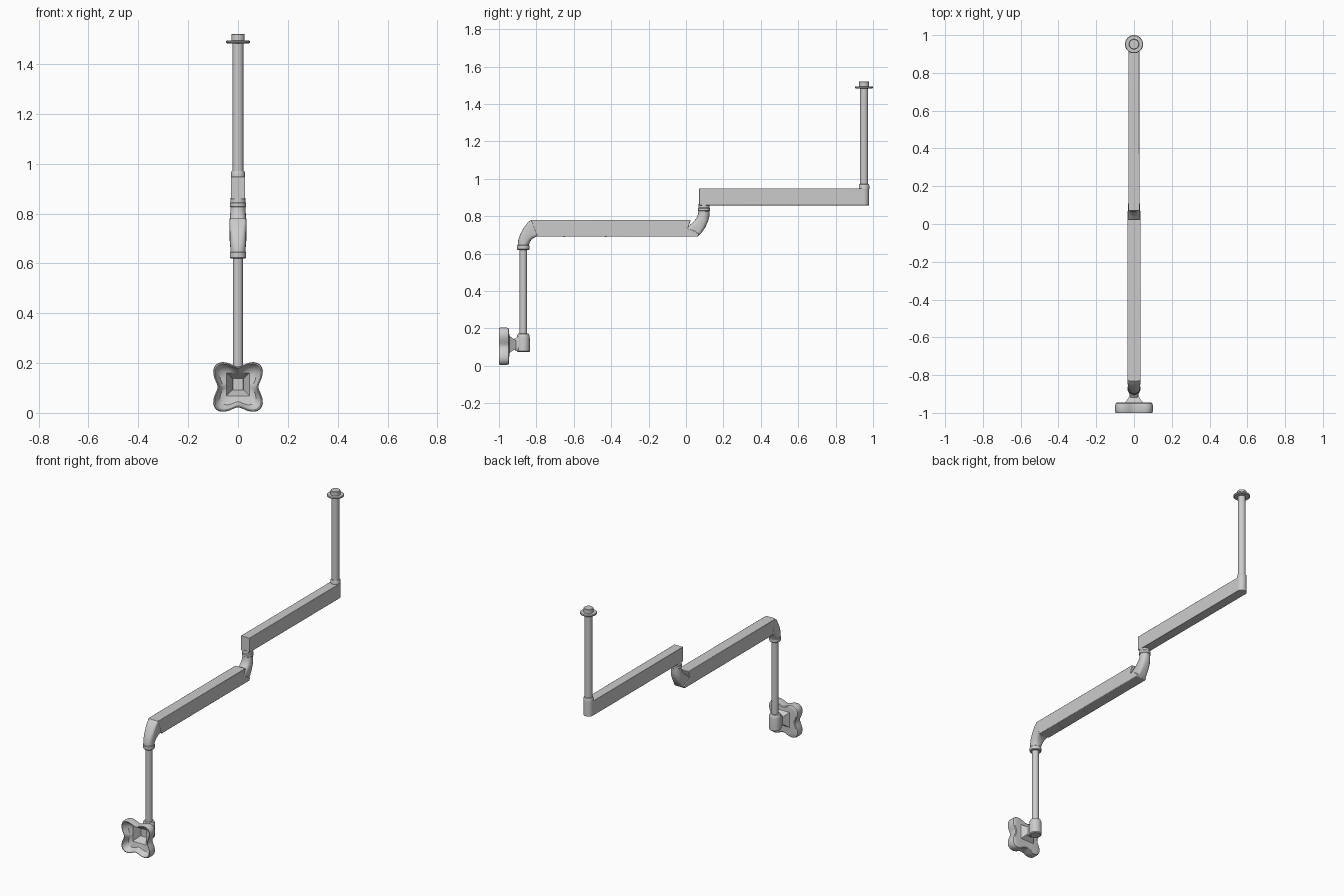
import bpy, bmesh
from math import sin, cos, pi, copysign

if "Cube" in bpy.data.objects:
    bpy.data.objects.remove(bpy.data.objects["Cube"])


def finish(name, verts, faces, bevel=0, smooth=True):
    me = bpy.data.meshes.new(name)
    me.from_pydata(verts, [], faces)
    bm = bmesh.new()
    bm.from_mesh(me)
    bmesh.ops.recalc_face_normals(bm, faces=bm.faces)
    bm.to_mesh(me)
    bm.free()
    ob = bpy.data.objects.new(name, me)
    bpy.context.collection.objects.link(ob)
    if bevel:
        m = ob.modifiers.new("edge", 'BEVEL')
        m.width, m.segments, m.limit_method = bevel, 2, 'ANGLE'
    if smooth:
        bpy.ops.object.select_all(action='DESELECT')
        ob.select_set(True)
        bpy.context.view_layer.objects.active = ob
        bpy.ops.object.shade_smooth_by_angle(angle=0.6)
    return ob


def skin(name, rings, closed=False):
    """Bridge rings of equal length; cap the ends unless the loop is closed."""
    n, k = len(rings[0]), len(rings)
    verts = [p for r in rings for p in r]
    faces = []
    for i in range(k if closed else k - 1):
        a, b = i * n, ((i + 1) % k) * n
        faces += [(a + j, a + (j + 1) % n, b + (j + 1) % n, b + j) for j in range(n)]
    if not closed:
        faces += [list(range(n)), list(range((k - 1) * n, k * n))]
    return finish(name, verts, faces)


def lathe(name, y, profile, x=0, n=32):
    return skin(name, [[(x + r * cos(2 * pi * j / n), y + r * sin(2 * pi * j / n), z)
                        for j in range(n)] for r, z in profile])


def power(v, e):
    return copysign(abs(v) ** (2 / e), v)


def loft(name, sections, n=32):
    """Section: two yz end points, half width in x, squareness exponent."""
    rings = []
    for (y0, z0), (y1, z1), hw, e in sections:
        ring = []
        for j in range(n):
            t = 2 * pi * j / n
            u, v = power(cos(t), e) / 2, power(sin(t), e)
            ring.append((hw * v, (y0 + y1) / 2 + (y1 - y0) * u, (z0 + z1) / 2 + (z1 - z0) * u))
        rings.append(ring)
    return skin(name, rings)


def extrude(name, bottom, top, bevel):
    n = len(bottom)
    faces = [list(range(n)), list(range(n, 2 * n))]
    faces += [(i, (i + 1) % n, n + (i + 1) % n, n + i) for i in range(n)]
    return finish(name, bottom + top, faces, bevel)


# Four-lobed mounting pad: thin shell with a square funnel in its middle
def pad_ring(square, size, y, n=64):
    ring = []
    for j in range(n):
        t = 2 * pi * j / n
        lobe = 0.104 - 0.022 * cos(4 * t)
        r = size / max(abs(cos(t)), abs(sin(t))) if square else size * lobe
        ring.append((r * cos(t), y, 0.104 + r * sin(t) + (0.01 if square else 0)))
    return ring


skin("mounting_pad", [pad_ring(*s) for s in (
    (1, .022, -.908), (1, .032, -.925), (1, .046, -.944), (0, .75, -.946), (0, .92, -.946),
    (0, .98, -.95), (0, 1, -.958), (0, 1, -.993), (0, .97, -1), (0, .93, -1),
    (0, .86, -.985), (0, .72, -.968), (1, .046, -.962), (1, .026, -.925), (1, .019, -.908))],
    closed=True)

# Neck between pad and socket
loft("pad_neck", [((-.918, .084), (-.918, .144), .021, 6), ((-.905, .08), (-.905, .152), .023, 5),
                  ((-.89, .076), (-.89, .166), .027, 4), ((-.87, .078), (-.87, .166), .027, 4)])

# Lower socket and post
lathe("lower_socket", -.87, [(.030, .073), (.035, .078), (.035, .150), (.033, .162),
                             (.028, .171), (.020, .173)])
lathe("lower_post", -.87, [(.02, .16), (.02, .635)])
lathe("lower_collar", -.87, [(.030, .620), (.033, .624), (.033, .643), (.029, .647)])

# Curved joint from lower post into the lower arm
loft("lower_elbow", [((-.900, .644), (-.840, .644), .030, 2), ((-.898, .668), (-.836, .658), .031, 2.4),
                     ((-.888, .700), (-.828, .672), .032, 3), ((-.870, .733), (-.815, .683), .033, 4),
                     ((-.848, .764), (-.802, .690), .034, 6), ((-.830, .780), (-.788, .692), .034, 8),
                     ((-.78, .778), (-.77, .692), .034, 8)])

# Lower arm with its notched end, drawn as a side profile
side = [(-.795, .69), (.062, .69), (.07, .702), (.05, .72), (.008, .732), (.026, .78), (-.828, .78)]
extrude("lower_arm", [(-.035, y, z) for y, z in side], [(.035, y, z) for y, z in side], .003)

# Small screws under the lower arm
for y in (-.65, -.43):
    for x in (-.01, .01):
        lathe("arm_screw", y, [(.004, .688), (.004, .695)], x, 10)

# Curved joint between the two arms
loft("middle_elbow", [((-.01, .735), (.02, .692), .031, 6), ((.008, .740), (.064, .692), .032, 6),
                      ((.020, .752), (.084, .712), .032, 4.5), ((.038, .768), (.104, .742), .032, 3.2),
                      ((.055, .787), (.118, .772), .032, 2.5), ((.064, .808), (.125, .800), .031, 2),
                      ((.066, .832), (.126, .832), .030, 2)])
lathe("middle_collar", .096, [(.030, .826), (.033, .829), (.033, .842), (.030, .845), (.029, .865)])

# Upper arm with a rounded far end, drawn as a plan outline
hw = .029
plan = [(-hw, .07), (hw, .07)] + [(hw * cos(pi * i / 20), .95 + hw * sin(pi * i / 20)) for i in range(21)]
extrude("upper_arm", [(x, y, .858) for x, y in plan], [(x, y, .948) for x, y in plan], .002)

# Upper post with collar, flange and top stud
lathe("upper_collar", .952, [(.028, .945), (.028, .964), (.025, .970), (.022, .971)])
lathe("upper_post", .952, [(.022, .95), (.022, 1.488)])
lathe("flange", .952, [(.043, 1.482), (.048, 1.486), (.048, 1.491), (.045, 1.494)])
lathe("top_stud", .952, [(.027, 1.490), (.027, 1.518), (.025, 1.52)])
